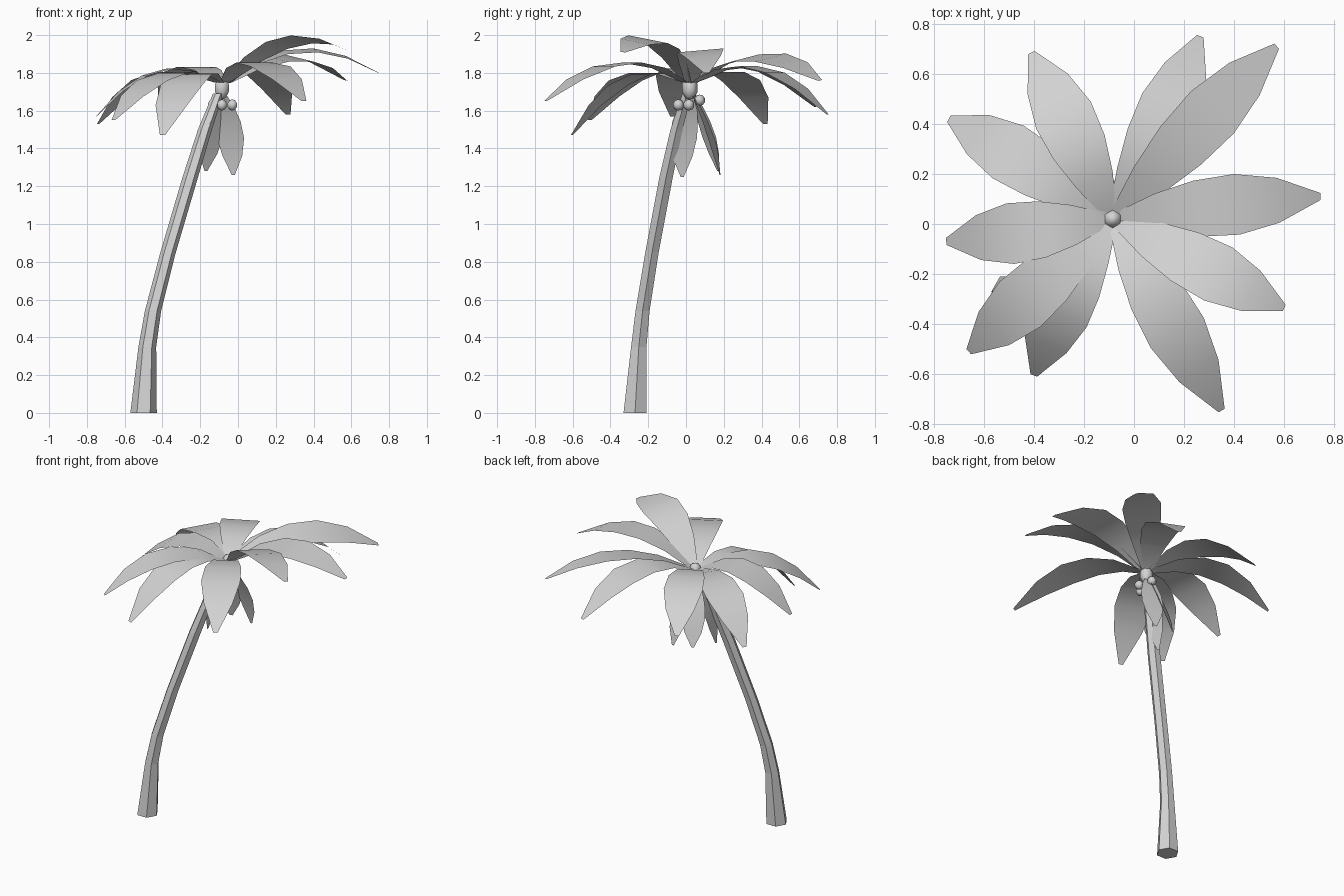
import bpy, math
from mathutils import Vector, Matrix

if "Cube" in bpy.data.objects:
    bpy.data.objects.remove(bpy.data.objects["Cube"], do_unlink=True)

grey = bpy.data.materials.new("plain_grey")
grey.use_nodes = True
GREY = (0.65, 0.65, 0.65, 1)
grey.diffuse_color = GREY
grey.node_tree.nodes["Principled BSDF"].inputs["Base Color"].default_value = GREY


def add_mesh(name, verts, faces, smooth=False):
    mesh = bpy.data.meshes.new(name)
    mesh.from_pydata(verts, [], faces)
    mesh.materials.append(grey)
    for poly in mesh.polygons:
        poly.use_smooth = smooth
    obj = bpy.data.objects.new(name, mesh)
    bpy.context.collection.objects.link(obj)
    return obj


def add_ball(name, centre, radius, stretch=1.0):
    bpy.ops.mesh.primitive_uv_sphere_add(segments=6, ring_count=5, radius=radius, location=centre)
    ball = bpy.context.object
    ball.name = name
    ball.scale.z = stretch
    ball.data.materials.append(grey)
    bpy.ops.object.shade_smooth()


# Leaning six-sided trunk: x, y, z, radius of each ring
TRUNK = [(-.5, -.27, 0, .07), (-.48, -.25, .35, .047), (-.45, -.23, .54, .043),
         (-.37, -.18, .85, .041), (-.252, -.105, 1.25, .041),
         (-.175, -.05, 1.5, .037), (-.105, .005, 1.69, .028)]
SIDES = 6
verts, faces = [], []
for x, y, z, r in TRUNK:
    for i in range(SIDES):
        a = math.tau * i / SIDES
        verts.append((x + r * math.cos(a), y + r * math.sin(a), z))
for ring in range(len(TRUNK) - 1):
    for i in range(SIDES):
        a, b = ring * SIDES + i, ring * SIDES + (i + 1) % SIDES
        faces.append((a, b, b + SIDES, a + SIDES))
faces.append(tuple(reversed(range(SIDES))))
faces.append(tuple(range(len(verts) - SIDES, len(verts))))
add_mesh("trunk", verts, faces)

# Crown bud and coconuts
CROWN = Vector((-.085, .02, 1.75))
add_ball("crown_bud", CROWN - Vector((0, 0, .03)), .044, 1.4)
for i, spot in enumerate([(-.135, .01, 1.63), (-.085, -.04, 1.63),
                          (-.03, .015, 1.63), (-.085, .072, 1.655)]):
    add_ball(f"coconut_{i + 1}", spot, .03)


# Fronds: a bent strip through a middle point to a tip, rolled about its length
HALF_WIDTHS = [.03, .08, .113, .122, .09, .014]


def add_frond(name, start, middle, tip, roll=0, width=1.0, side=None):
    start, middle, tip = Vector(start), Vector(middle), Vector(tip)
    bend = middle * 2 - (start + tip) / 2
    points, strips = [], []
    last = len(HALF_WIDTHS) - 1
    for i, half in enumerate(HALF_WIDTHS):
        t = i / last
        centre = start * (1 - t) ** 2 + bend * 2 * t * (1 - t) + tip * t * t
        along = ((bend - start) * (1 - t) + (tip - bend) * t).normalized()
        across = Vector(side) if side else along.cross(Vector((0, 0, 1))).normalized()
        across = Matrix.Rotation(math.radians(roll), 3, along) @ across
        points += [centre - across * half * width, centre + across * half * width]
        if i:
            n = i * 2
            strips.append((n - 2, n - 1, n + 1, n))
    add_mesh(name, points, strips, smooth=True)


# middle point, tip, roll
FRONDS = [
    ((.33, .07, 1.92), (.745, .11, 1.80), 5),
    ((.25, .38, 1.885), (.57, .71, 1.76), 10),
    ((.11, .4, 1.825), (.265, .75, 1.58), 0),
    ((-.25, .37, 1.825), (-.41, .685, 1.62), 0),
    ((-.44, .25, 1.79), (-.74, .42, 1.53), 0),
    ((-.43, -.03, 1.81), (-.75, -.07, 1.57), 0),
    ((-.4, -.27, 1.785), (-.66, -.51, 1.55), 0),
    ((-.27, -.3, 1.77), (-.4, -.605, 1.47), 0),
    ((.13, -.36, 1.85), (.35, -.745, 1.65), 0),
    ((.27, -.165, 1.967), (.6, -.335, 1.91), -10),
]
for i, (middle, tip, roll) in enumerate(FRONDS):
    out = Vector((tip[0], tip[1], CROWN.z)) - CROWN
    add_frond(f"frond_{i + 1}", CROWN + out.normalized() * .03, middle, tip, roll)

# Old fronds hanging beside the trunk: middle, tip, direction across the blade
HANGING = [
    ((-.045, .12, 1.5), (-.025, .18, 1.26), (.97, -.25, 0)),
    ((-.135, .11, 1.5), (-.17, .17, 1.28), (.87, .49, 0)),
    ((-.165, -.01, 1.5), (-.215, -.02, 1.25), (-.1, .99, 0)),
]
for i, (middle, tip, side) in enumerate(HANGING):
    add_frond(f"hanging_frond_{i + 1}", (-.09, .03, 1.7), middle, tip, width=.6, side=side)
